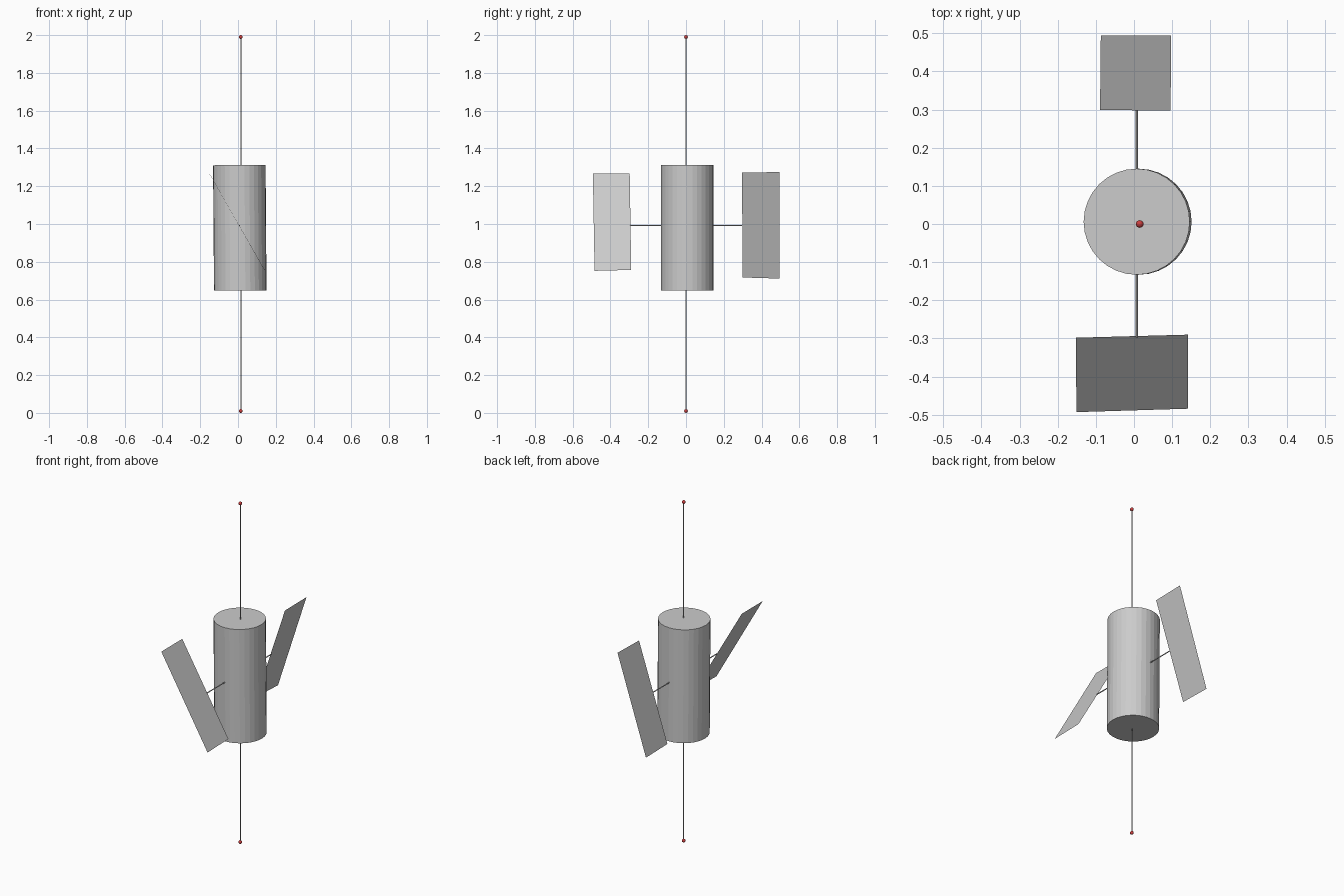
import bpy, bmesh
from mathutils import Vector

if "Cube" in bpy.data.objects:
    bpy.data.objects.remove(bpy.data.objects["Cube"])


def rod(name, a, b, radius, sides):
    # Cylinder spanning two points
    a, b = Vector(a), Vector(b)
    d = b - a
    bpy.ops.mesh.primitive_cylinder_add(vertices=sides, radius=radius, depth=d.length,
                                        location=(a + b) / 2)
    ob = bpy.context.object
    ob.rotation_euler = d.to_track_quat('Z', 'Y').to_euler()
    ob.name = name
    return ob


def panel(name, corners):
    # Thin flat sheet
    bm = bmesh.new()
    bm.faces.new([bm.verts.new(c) for c in corners])
    mesh = bpy.data.meshes.new(name)
    bm.to_mesh(mesh)
    bm.free()
    ob = bpy.data.objects.new(name, mesh)
    bpy.context.collection.objects.link(ob)
    return ob


# Main drum, leaning very slightly
rod("body", (0.012, 0.006, 0.648), (0.007, 0.006, 1.312), 0.139, 32)

# Antennas with red tips
red = bpy.data.materials.new("tip_red")
red.diffuse_color = (0.6, 0.05, 0.05, 1)
red.use_nodes = True
red.node_tree.nodes["Principled BSDF"].inputs["Base Color"].default_value = red.diffuse_color
for label, z0, z1 in (("upper", 1.31, 1.99), ("lower", 0.65, 0.01)):
    rod(label + "_antenna", (0.015, 0, z0), (0.015, 0, z1), 0.0025, 8)
    bpy.ops.mesh.primitive_uv_sphere_add(segments=16, ring_count=8, radius=0.01,
                                         location=(0.015, 0, z1))
    tip = bpy.context.object
    tip.name = label + "_antenna_tip"
    tip.data.materials.append(red)
    bpy.ops.object.shade_smooth()

# Panel arms
for label, s in (("front", -1), ("back", 1)):
    rod(label + "_panel_arm", (0.007, s * 0.12, 0.992), (0.007, s * 0.297, 0.992), 0.003, 8)

# Tilted solar panels
panel("front_panel", [(-0.152, -0.298, 1.267), (-0.151, -0.493, 1.267),
                      (0.142, -0.484, 0.752), (0.141, -0.290, 0.757)])
panel("back_panel", [(0.096, 0.297, 1.272), (0.097, 0.494, 1.275),
                     (-0.087, 0.494, 0.711), (-0.089, 0.299, 0.717)])
